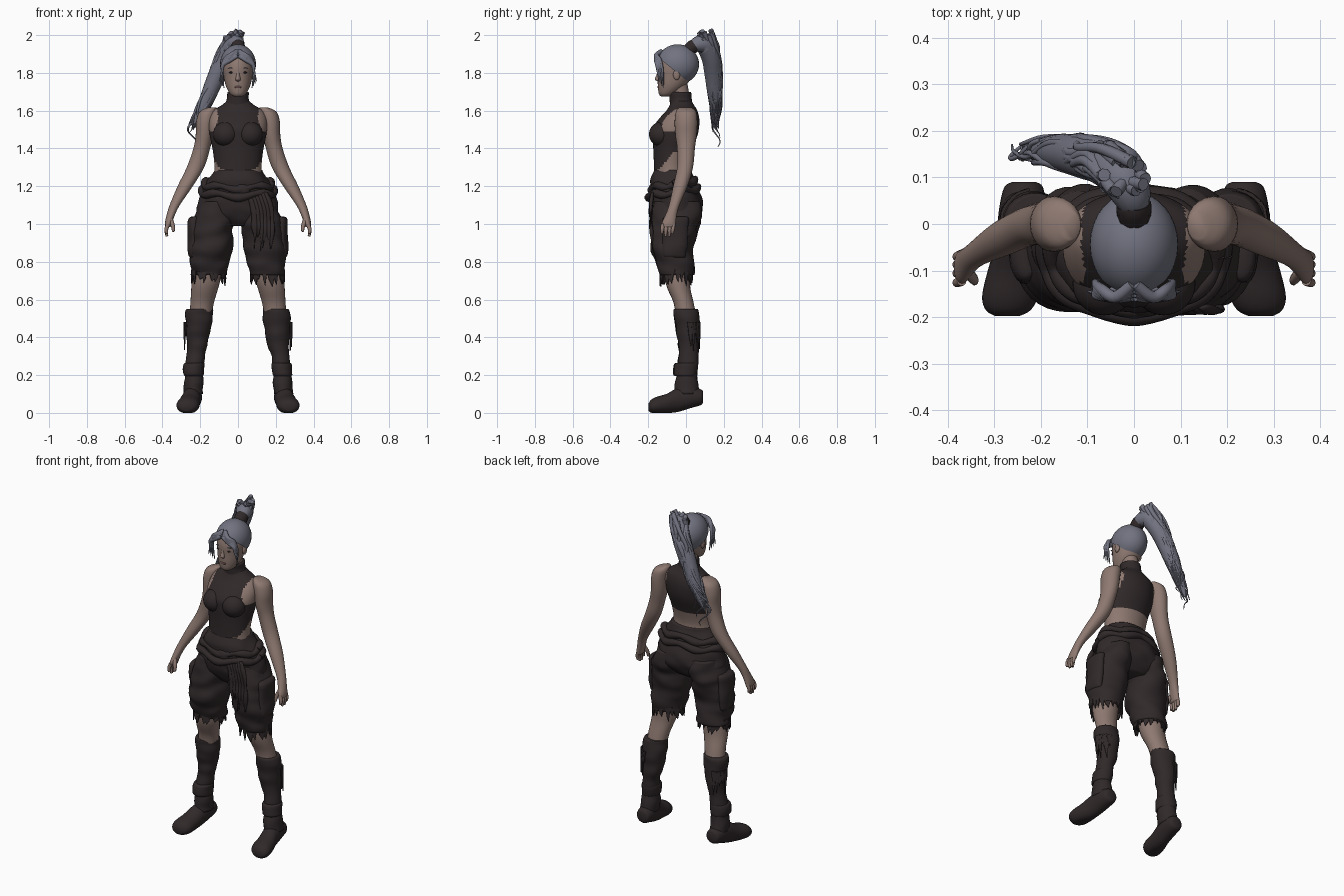
import bpy, bmesh, math, random
from mathutils import Vector, Matrix, noise

random.seed(4)
old = bpy.data.objects.get("Cube")
if old:
    bpy.data.objects.remove(old, do_unlink=True)


def material(name, *rgb):
    m = bpy.data.materials.new(name)
    m.use_nodes = True
    m.diffuse_color = (*rgb, 1)
    m.node_tree.nodes["Principled BSDF"].inputs["Base Color"].default_value = (*rgb, 1)
    return m


CLOTH = material("dark_cloth", .03, .022, .023)
SKIN = material("skin", .27, .19, .165)
HAIR = material("grey_hair", .165, .17, .215)
LIPS = material("lips", .16, .085, .08)


def finish(bm, name, mats, rule=None, smooth=True):
    """Turn a bmesh into an object, colouring faces by an optional rule."""
    bmesh.ops.recalc_face_normals(bm, faces=bm.faces)
    for f in bm.faces:
        f.smooth = smooth
        if rule:
            f.material_index = int(rule(f.calc_center_median()))
    mesh = bpy.data.meshes.new(name)
    bm.to_mesh(mesh)
    bm.free()
    for m in mats:
        mesh.materials.append(m)
    ob = bpy.data.objects.new(name, mesh)
    bpy.context.collection.objects.link(ob)
    return ob


def resample(rows, steps):
    """Catmull-Rom interpolation through rows of numbers."""
    out = []
    for i in range(len(rows) - 1):
        a, b, c, d = (rows[max(0, min(len(rows) - 1, i + k))] for k in (-1, 0, 1, 2))
        for t in (s / steps for s in range(steps)):
            out.append([q + t * (r - p) / 2 + t * t * (p - 2.5 * q + 2 * r - s / 2)
                        + t ** 3 * (1.5 * (q - r) + (s - p) / 2)
                        for p, q, r, s in zip(a, b, c, d)])
    return out + [list(rows[-1])]


def loft(name, rings, mats, s=1, sides=24, steps=4, fold=0, rule=None, axis="z"):
    """Skin of ellipses (x, y, z, half width, half depth); fold adds cloth creases."""
    bm, loops = bmesh.new(), []
    for x, y, z, rx, ry in resample(rings, steps):
        loop = []
        for k in range(sides):
            a = math.tau * k / sides
            u, v = rx * math.cos(a), ry * math.sin(a)
            p = Vector((x + u, y + v, z) if axis == "z" else (x + u, y, max(0, z + v)))
            n = fold * noise.noise(Vector((p.x * 9 + s, p.y * 9, p.z * 17)))
            p += n * Vector((math.cos(a), math.sin(a), 0))
            loop.append(bm.verts.new((s * p.x, p.y, p.z)))
        loops.append(loop)
    for lo, hi in zip(loops, loops[1:]):
        for k in range(sides):
            j = (k + 1) % sides
            bm.faces.new((lo[k], lo[j], hi[j], hi[k]))
    bm.faces.new(loops[0])
    bm.faces.new(loops[-1])
    return finish(bm, name, mats, rule)


def ball(name, loc, size, mat, cut=None):
    bm = bmesh.new()
    bmesh.ops.create_uvsphere(bm, u_segments=32, v_segments=20, radius=1,
                              matrix=Matrix.LocRotScale(Vector(loc), None, Vector(size)))
    if cut:
        bmesh.ops.bisect_plane(bm, geom=bm.verts[:] + bm.edges[:] + bm.faces[:],
                               plane_co=cut[0], plane_no=cut[1], clear_outer=True)
    return finish(bm, name, [mat])


def strands(name, paths, mat, res=3):
    """Tapered tubes; every path is a row of (x, y, z, radius)."""
    cu = bpy.data.curves.new(name, "CURVE")
    cu.dimensions, cu.bevel_depth, cu.bevel_resolution, cu.use_fill_caps = "3D", 1, res, True
    for path in paths:
        pts = resample(path, 5)
        sp = cu.splines.new("POLY")
        sp.points.add(len(pts) - 1)
        for p, (x, y, z, r) in zip(sp.points, pts):
            p.co, p.radius = (x, y, z, 1), max(r, .001)
        sp.use_smooth = True
    tmp = bpy.data.objects.new(name + "_path", cu)
    mesh = bpy.data.meshes.new_from_object(tmp)
    bpy.data.objects.remove(tmp)
    mesh.materials.clear()
    mesh.materials.append(mat)
    ob = bpy.data.objects.new(name, mesh)
    bpy.context.collection.objects.link(ob)


def tatters(name, centre, rx, ry, drop, angles, s):
    """Ragged triangular shreds hanging around an ellipse."""
    bm = bmesh.new()
    x, y, z = centre
    for a in angles:
        w, d = random.uniform(.12, .3), drop * random.uniform(.3, 1)
        ring = [(a - w, .03), (a + w, .03), (a + w / 2, -d * .5), (a + w / 4, -d), (a - w / 2, -d * .4)]
        bm.faces.new([bm.verts.new((s * (x + rx * math.cos(t)), y + ry * math.sin(t), z + h))
                      for t, h in ring])
    ob = finish(bm, name, [CLOTH], smooth=False)
    ob.modifiers.new("thickness", "SOLIDIFY").thickness = .006


# Torso: sleeveless cropped top, bare shoulders and lower back
def bare(c):
    low_back = c.z < 1.385 and c.y > -.06 - (1.385 - c.z) * .9
    return low_back or (c.z > 1.49 and abs(c.x) > .105 + abs(c.z - 1.57) * .2)


loft("torso", [(0, -.07, 1.2, .14, .1), (0, -.08, 1.29, .125, .09), (0, -.072, 1.38, .132, .1),
               (0, -.06, 1.46, .148, .118), (0, -.053, 1.51, .153, .122), (0, -.035, 1.56, .15, .105),
               (0, -.022, 1.6, .13, .082), (0, -.022, 1.63, .085, .064), (0, -.025, 1.65, .06, .055)],
     [CLOTH, SKIN], sides=72, steps=7, rule=bare)
loft("neck", [(0, -.02, 1.6, .05, .05), (0, -.03, 1.68, .046, .048), (0, -.045, 1.76, .046, .05)], [SKIN])
loft("collar", [(0, -.024, 1.62, .075, .062), (0, -.027, 1.66, .058, .058), (0, -.03, 1.695, .056, .058),
                (0, -.03, 1.7, .048, .05)], [CLOTH], fold=.004)

# Head and face
loft("head", [(0, -.11, 1.675, .022, .022), (0, -.098, 1.69, .043, .046), (0, -.076, 1.73, .064, .073),
              (0, -.06, 1.78, .075, .09), (0, -.05, 1.84, .08, .1), (0, -.045, 1.9, .066, .08),
              (0, -.04, 1.935, .03, .03)], [SKIN], sides=32)
loft("nose", [(0, -.143, 1.755, .008, .006), (0, -.148, 1.766, .014, .017), (0, -.146, 1.79, .009, .01),
              (0, -.144, 1.82, .006, .006)], [SKIN], sides=12)
ball("mouth", (0, -.144, 1.725), (.02, .008, .007), LIPS)

# Hair cap, parted front locks and high ponytail
ball("hair_cap", (0, -.044, 1.845), (.095, .113, .106), HAIR, ((0, -.15, 1.885), (0, -.165, -.2)))
locks = []
for s in (1, -1):
    for k in range(4):
        e = k * .008
        locks.append([(s * .004, -.13 - e, 1.915 - e, .012), (s * .04, -.157, 1.893 - e, .013),
                      (s * (.07 + e / 3), -.14 - e / 2, 1.868 - e, .012),
                      (s * .084, -.125 - e, 1.81, .007), (s * (.074 + e), -.12 - e, 1.72 + k * .012, .002)])
strands("front_locks", locks, HAIR)
tail = [(0, .03, 1.93, .028), (-.005, .06, 1.95, .042), (-.025, .1, 1.948, .05), (-.062, .132, 1.88, .05),
        (-.105, .145, 1.8, .048), (-.145, .152, 1.71, .042), (-.185, .157, 1.62, .032),
        (-.22, .158, 1.55, .018), (-.24, .158, 1.5, .004)]
strands("ponytail", [tail], HAIR, 5)
wisps = []
for k in range(30):
    a, wave, reach = random.uniform(0, math.tau), random.uniform(0, 6), random.uniform(.75, 1.05)
    path = []
    for i, (x, y, z, r) in enumerate(tail[2:]):
        g, t = r * .9 + .003 * i, a + math.sin(i * 1.7 + wave) * .7
        path.append((x * reach + g * math.cos(t), y + g * .75 * math.sin(t),
                     z + (1 - reach) * .3 + g * .4 * math.cos(t), .014 - i * .002))
    wisps.append(path)
for k in range(3):
    wisps.append([(-.2 - k * .02 - .026 * math.sin(i * .9), .16 + .02 * math.cos(i * .9 + k),
                   1.64 - k * .05 - i * .022, .006 - i * .0007) for i in range(7)])
strands("ponytail_wisps", wisps, HAIR, 2)
strands("hair_tie", [[(0, .015, 1.92, .036), (0, .035, 1.938, .038), (0, .048, 1.947, .036)]], CLOTH)

# Hips and the garment tied around the waist
loft("shorts_hips", [(0, -.07, 1.285, .128, .1), (0, -.07, 1.25, .15, .112), (0, -.066, 1.2, .18, .122),
                     (0, -.05, 1.12, .208, .136), (0, -.045, 1.05, .21, .128), (0, -.05, .99, .12, .08)],
     [CLOTH], sides=48, steps=6, fold=.014)
for level, grow in ((1.21, .002), (1.17, .018)):
    band = [(.178 + grow) * math.cos(.2) for _ in range(1)][0]
    ring = [(band * math.cos(a), -.066 + (.112 + grow) * math.sin(a),
             level + .02 * math.sin(a) + .01 * math.sin(a * 5), .02 + .004 * math.sin(a * 7))
            for a in (math.tau * k / 24 for k in range(25))]
    strands("waist_wrap", [ring], CLOTH)
ball("waist_knot", (.02, -.175, 1.18), (.045, .025, .035), CLOTH)
for k in range(6):
    x = .085 + k * .018
    loft("hanging_strip", [(x - .03, -.178, 1.17, .012, .008), (x, -.186, 1.08, .015, .008),
                           (x + .006, -.183, .98, .014, .008),
                           (x + random.uniform(-.01, .015), -.175, random.uniform(.86, .93), .003, .004)],
         [CLOTH], sides=10, fold=.012)

for s, side in ((1, "left"), (-1, "right")):
    # Bust, eyes and ears
    ball(side + "_bust", (s * .064, -.128, 1.475), (.068, .068, .066), CLOTH)
    ball(side + "_eye", (s * .033, -.139, 1.802), (.014, .006, .005), CLOTH)
    ball(side + "_brow", (s * .034, -.139, 1.825), (.018, .006, .003), HAIR)
    ball(side + "_ear", (s * .08, -.05, 1.79), (.01, .018, .028), SKIN)

    # Arm, hand and fingers
    loft(side + "_arm", [(.135, -.003, 1.618, .02, .03), (.158, 0, 1.595, .045, .053),
                         (.172, 0, 1.54, .05, .06), (.178, 0, 1.47, .046, .056), (.192, 0, 1.4, .044, .047),
                         (.225, -.005, 1.3, .046, .042), (.28, -.03, 1.2, .04, .038),
                         (.335, -.062, 1.1, .027, .028), (.355, -.078, 1.05, .022, .03),
                         (.367, -.09, 1.01, .019, .036), (.372, -.093, .985, .015, .036)], [SKIN], s)
    digits = [[(s * .37, y, 1.0, .011), (s * .38, y - .004, .97, .01), (s * .376, y - .006, tip, .007)]
              for y, tip in ((-.122, .95), (-.102, .935), (-.083, .935), (-.066, .95))]
    digits.append([(s * .36, -.1, 1.03, .013), (s * .345, -.118, .99, .011), (s * .342, -.125, .96, .007)])
    strands(side + "_fingers", digits, SKIN)

    # Shorts leg, cargo pocket and ragged hem
    loft(side + "_shorts_leg", [(.105, -.045, 1.12, .09, .12), (.12, -.05, 1.04, .108, .132),
                                (.134, -.06, .97, .112, .122), (.143, -.07, .88, .113, .112),
                                (.15, -.06, .8, .105, .1), (.156, -.052, .73, .095, .09)],
         [CLOTH], s, sides=36, steps=6, fold=.016)
    loft(side + "_pocket", [(.222, -.05, 1.04, .02, .05), (.232, -.055, 1.02, .03, .066),
                            (.234, -.06, .92, .032, .068), (.236, -.06, .84, .028, .062),
                            (.235, -.06, .82, .015, .05)], [CLOTH], s, fold=.012)
    tatters(side + "_ragged_hem", (.156, -.052, .73), .094, .089, .065,
            [math.tau * k / 18 + random.uniform(-.1, .1) for k in range(18)], s)

    # Bare knee and calf
    loft(side + "_knee", [(.16, -.055, .8, .075, .075), (.17, -.045, .7, .075, .066),
                          (.178, -.035, .65, .07, .06), (.19, -.012, .58, .062, .053),
                          (.2, .002, .5, .058, .055)], [SKIN], s)

    # Tall boot with cuff, ankle strap, foot and torn flap
    loft(side + "_boot_shaft", [(.2, .002, .55, .062, .058), (.201, .002, .545, .071, .066),
                                (.203, .004, .51, .071, .066), (.208, .01, .44, .067, .063),
                                (.216, .014, .37, .058, .056), (.227, .01, .28, .047, .049),
                                (.233, .004, .2, .049, .056), (.238, .004, .1, .05, .066)],
         [CLOTH], s, steps=6, fold=.01)
    loft(side + "_ankle_strap", [(.23, .004, .265, .046, .05), (.231, 0, .255, .054, .06),
                                 (.234, -.004, .205, .055, .066), (.235, 0, .195, .046, .055)],
         [CLOTH], s, fold=.008)
    loft(side + "_foot", [(.236, .09, .085, .026, .03), (.237, .078, .083, .042, .042),
                          (.24, .03, .083, .05, .056), (.247, -.04, .07, .05, .064),
                          (.258, -.1, .05, .056, .052), (.266, -.155, .04, .06, .045),
                          (.27, -.185, .035, .048, .034), (.272, -.198, .03, .025, .02)],
         [CLOTH], s, axis="y")
    tatters(side + "_boot_flap", (.212, .01, .45), .076, .068, .13, [.2, .45, .7, .95, 1.2], s)
